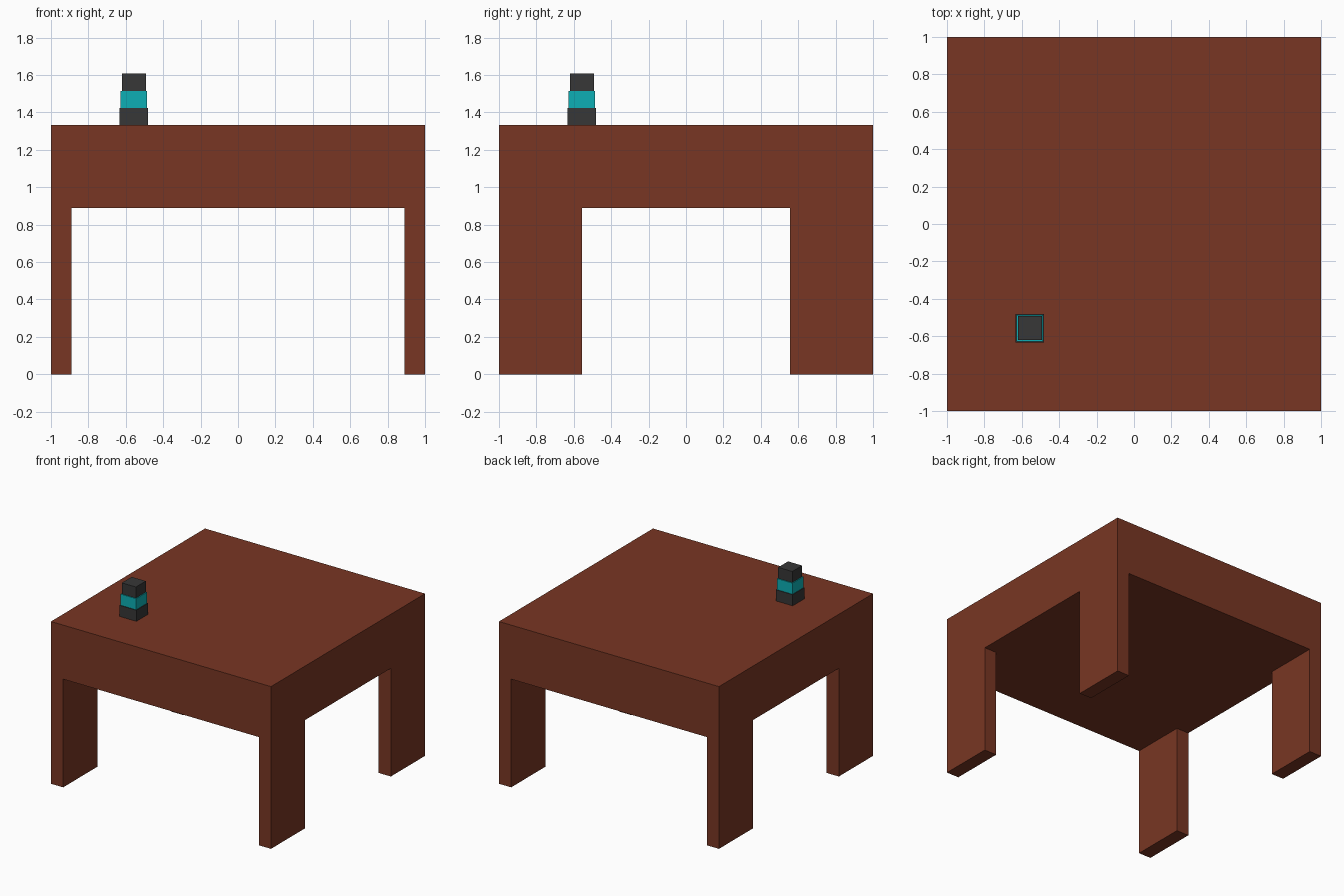
import bpy

if "Cube" in bpy.data.objects:
    bpy.data.objects.remove(bpy.data.objects["Cube"])


def material(name, rgb):
    mat = bpy.data.materials.new(name)
    mat.diffuse_color = (*rgb, 1)
    mat.use_nodes = True
    mat.node_tree.nodes["Principled BSDF"].inputs["Base Color"].default_value = mat.diffuse_color
    return mat


def box(name, low, high, mat):
    centre = [(a + b) / 2 for a, b in zip(low, high)]
    bpy.ops.mesh.primitive_cube_add(size=1, location=centre)
    obj = bpy.context.object
    obj.name = name
    obj.scale = [b - a for a, b in zip(low, high)]
    bpy.ops.object.transform_apply(location=True, rotation=False, scale=True)
    obj.data.materials.append(mat)
    return obj


wood = material("brown_wood", (0.19, 0.037, 0.017))
dark = material("dark_grey", (0.038, 0.038, 0.038))
teal = material("teal", (0.004, 0.43, 0.46))

UNDERSIDE, TOP = 0.889, 1.333

# Thick solid slab
slab = box("table_top", (-1, -1, UNDERSIDE), (1, 1, TOP), wood)

# Four flat legs, one at each corner
leg = box("legs", (0.889, 0.556, 0), (1, 1, UNDERSIDE), wood)
leg.data.transform(leg.matrix_world)
leg.location = (0, 0, 0)
mirror = leg.modifiers.new("corners", 'MIRROR')
mirror.use_axis = (True, True, False)
mirror.mirror_object = slab if slab.location.xy.length == 0 else None

# Stacked container: base, coloured band and lid, each slightly narrower
CX = CY = -0.557
STEP = 0.0913
layers = [("container_base", 0.0765, dark),
          ("container_band", 0.071, teal),
          ("container_lid", 0.064, dark)]
for i, (name, half, mat) in enumerate(layers):
    z = TOP + i * STEP
    box(name, (CX - half, CY - half, z), (CX + half, CY + half, z + STEP), mat)
